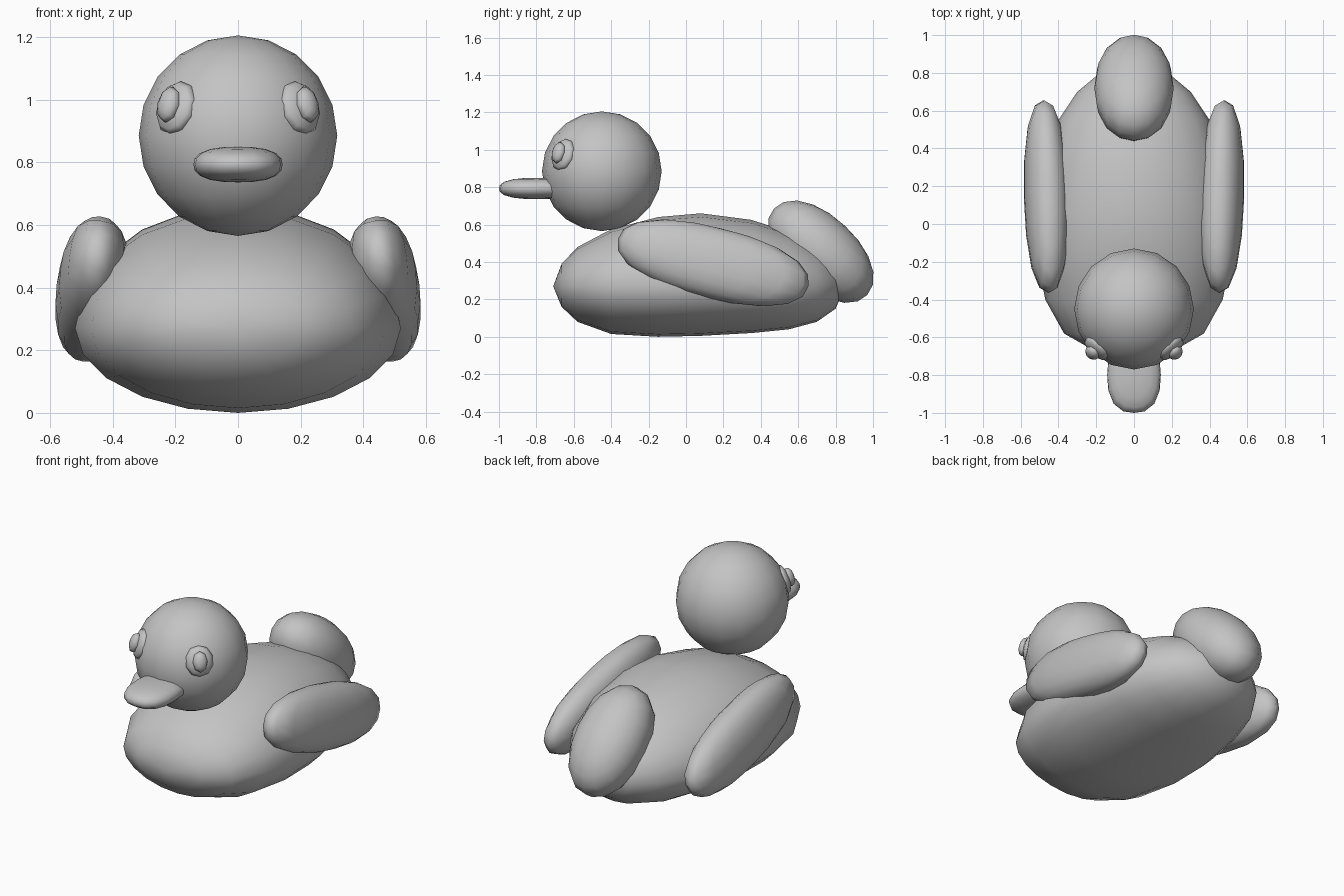
import bpy
import bmesh
from math import cos, sin, pi, radians
from mathutils import Vector, Euler

cube = bpy.data.objects.get("Cube")
if cube:
    bpy.data.objects.remove(cube)

grey = bpy.data.materials.new("plain_grey")
grey.use_nodes = True
grey.diffuse_color = (0.55, 0.55, 0.55, 1)
grey.node_tree.nodes["Principled BSDF"].inputs["Base Color"].default_value = (0.55, 0.55, 0.55, 1)


def finish(name, bm):
    """Turn a bmesh into a smooth grey object."""
    bmesh.ops.recalc_face_normals(bm, faces=bm.faces)
    mesh = bpy.data.meshes.new(name)
    bm.to_mesh(mesh)
    bm.free()
    mesh.materials.append(grey)
    for face in mesh.polygons:
        face.use_smooth = True
    obj = bpy.data.objects.new(name, mesh)
    bpy.context.collection.objects.link(obj)
    return obj


def blob(name, centre, radii, rotation=None, power=2.0, segments=16, rings=10):
    """Rounded ellipsoid; a power above 2 makes it boxier."""
    bm = bmesh.new()
    bmesh.ops.create_uvsphere(bm, u_segments=segments, v_segments=rings, radius=1)
    turn = (rotation or Euler((0, 0, 0))).to_matrix()
    for v in bm.verts:
        size = sum(abs(c) ** power for c in v.co) ** (1 / power)
        shaped = Vector(c / size * r for c, r in zip(v.co, radii))
        v.co = turn @ shaped + Vector(centre)
    return finish(name, bm)


def body():
    """Loft egg-shaped sections from breast to rump."""
    middle, sides = 0.27, 20
    # y, half width, bottom, top
    stations = [(-0.665, 0.22, 0.16, 0.39), (-0.58, 0.37, 0.08, 0.48),
                (-0.40, 0.47, 0.015, 0.575), (-0.15, 0.52, 0.0, 0.64),
                (0.08, 0.52, 0.005, 0.66), (0.35, 0.47, 0.02, 0.625),
                (0.55, 0.40, 0.04, 0.56), (0.70, 0.30, 0.08, 0.48),
                (0.80, 0.18, 0.15, 0.39)]
    bm = bmesh.new()
    loops = []
    for y, width, bottom, top in stations:
        loop = []
        for i in range(sides):
            a = 2 * pi * i / sides
            height = top - middle if sin(a) > 0 else middle - bottom
            loop.append(bm.verts.new((width * cos(a), y, middle + height * sin(a))))
        loops.append(loop)
    for one, two in zip(loops, loops[1:]):
        for i in range(sides):
            j = (i + 1) % sides
            bm.faces.new((one[i], one[j], two[j], two[i]))
    for loop, y in ((loops[0], -0.71), (loops[-1], 0.85)):
        tip = bm.verts.new((0, y, middle))
        for i in range(sides):
            bm.faces.new((loop[i], loop[(i + 1) % sides], tip))
    return finish("body", bm)


body()
head_centre = Vector((0, -0.45, 0.885))
blob("head", head_centre, (0.317, 0.32, 0.32))
blob("beak", (0, -0.80, 0.793), (0.142, 0.20, 0.057), power=2.5)
blob("tail", (0, 0.72, 0.455), (0.21, 0.34, 0.19), Euler((radians(-43), 0, 0)), power=2.1)

# Wings and eyes, one for each side
for side, label in ((1, "left"), (-1, "right")):
    blob(label + "_wing", (side * 0.465, 0.145, 0.395), (0.115, 0.525, 0.19),
         Euler((radians(-14), radians(-7 * side), 0)), power=2.3)
    outward = Vector((side * 0.2, -0.21, 0.09)).normalized()
    facing = outward.to_track_quat("Z", "Y").to_euler()
    blob(label + "_eye", head_centre + outward * 0.30, (0.08, 0.09, 0.035),
         facing, segments=10, rings=6)
    blob(label + "_pupil", head_centre + outward * 0.335, (0.042, 0.06, 0.03),
         facing, segments=8, rings=6)
